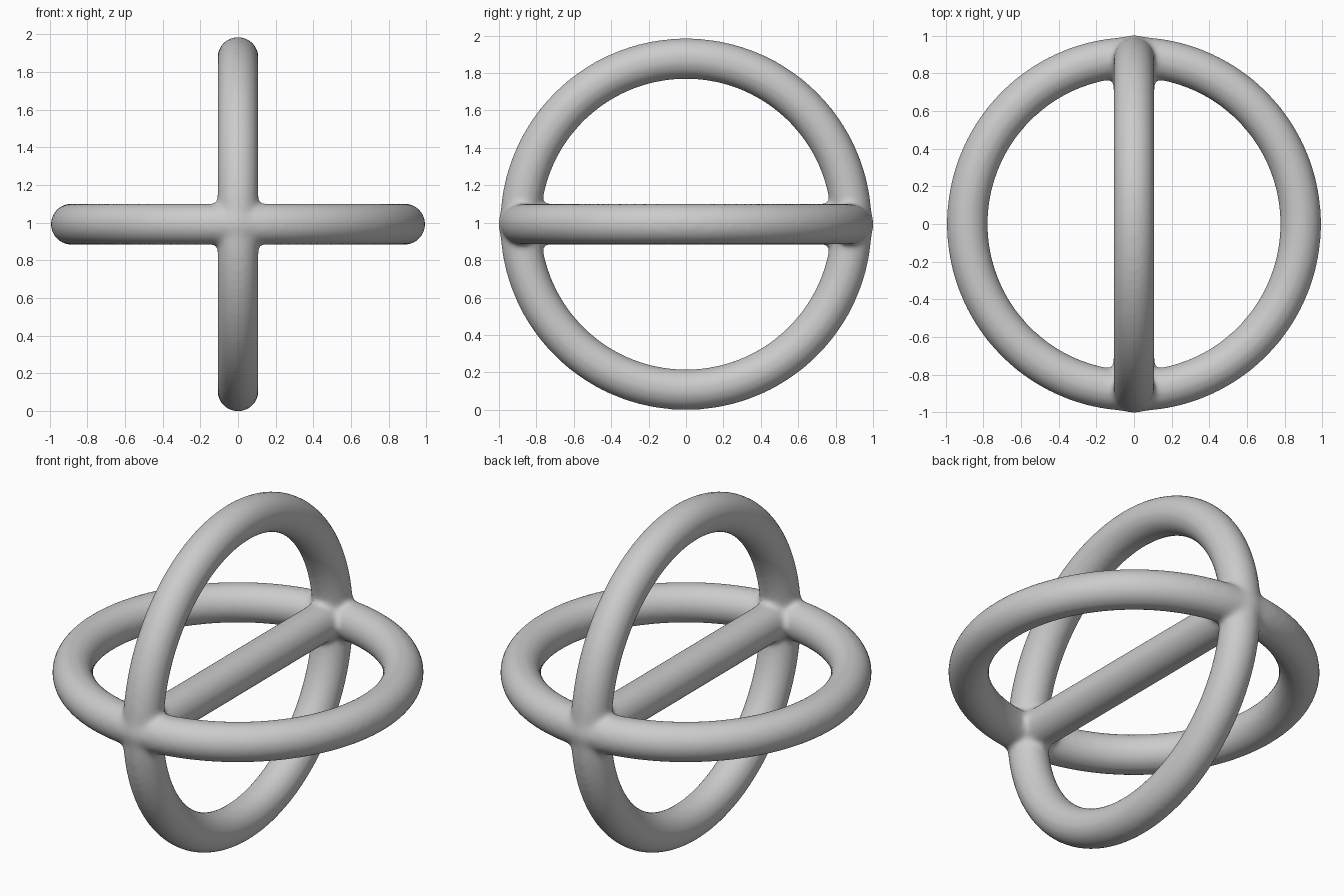
import bpy
import math

if "Cube" in bpy.data.objects:
    bpy.data.objects.remove(bpy.data.objects["Cube"])

R, r = 0.885, 0.109      # ring radius and tube radius (slightly thick, smoothing shrinks it)
C = 0.992                # centre height
parts = []


def keep(name):
    ob = bpy.context.object
    ob.name = name
    parts.append(ob)


# Horizontal ring and upright ring
for name, rot in (("flat_ring", (0, 0, 0)), ("upright_ring", (0, math.pi / 2, 0))):
    bpy.ops.mesh.primitive_torus_add(major_radius=R, minor_radius=r, major_segments=128,
                                     minor_segments=40, location=(0, 0, C), rotation=rot)
    keep(name)

# Straight bar joining the two crossings
bpy.ops.mesh.primitive_cylinder_add(vertices=40, radius=r, depth=2 * R,
                                    location=(0, 0, C), rotation=(math.pi / 2, 0, 0))
keep("cross_bar")

# Slight swelling where the tubes meet
for s in (-1, 1):
    bpy.ops.mesh.primitive_uv_sphere_add(segments=48, ring_count=24, radius=0.132,
                                         location=(0, s * 0.872, C))
    keep("joint")

# Fuse everything into one softly blended surface
bpy.ops.object.select_all(action='DESELECT')
for ob in parts:
    ob.select_set(True)
frame = parts[0]
bpy.context.view_layer.objects.active = frame
bpy.ops.object.join()
frame.name = "crossed_rings"

fuse = frame.modifiers.new("fuse", 'REMESH')
fuse.mode = 'VOXEL'
fuse.voxel_size = 0.015
fuse.use_smooth_shade = True

soften = frame.modifiers.new("soften", 'SMOOTH')
soften.factor = 0.5
soften.iterations = 12
